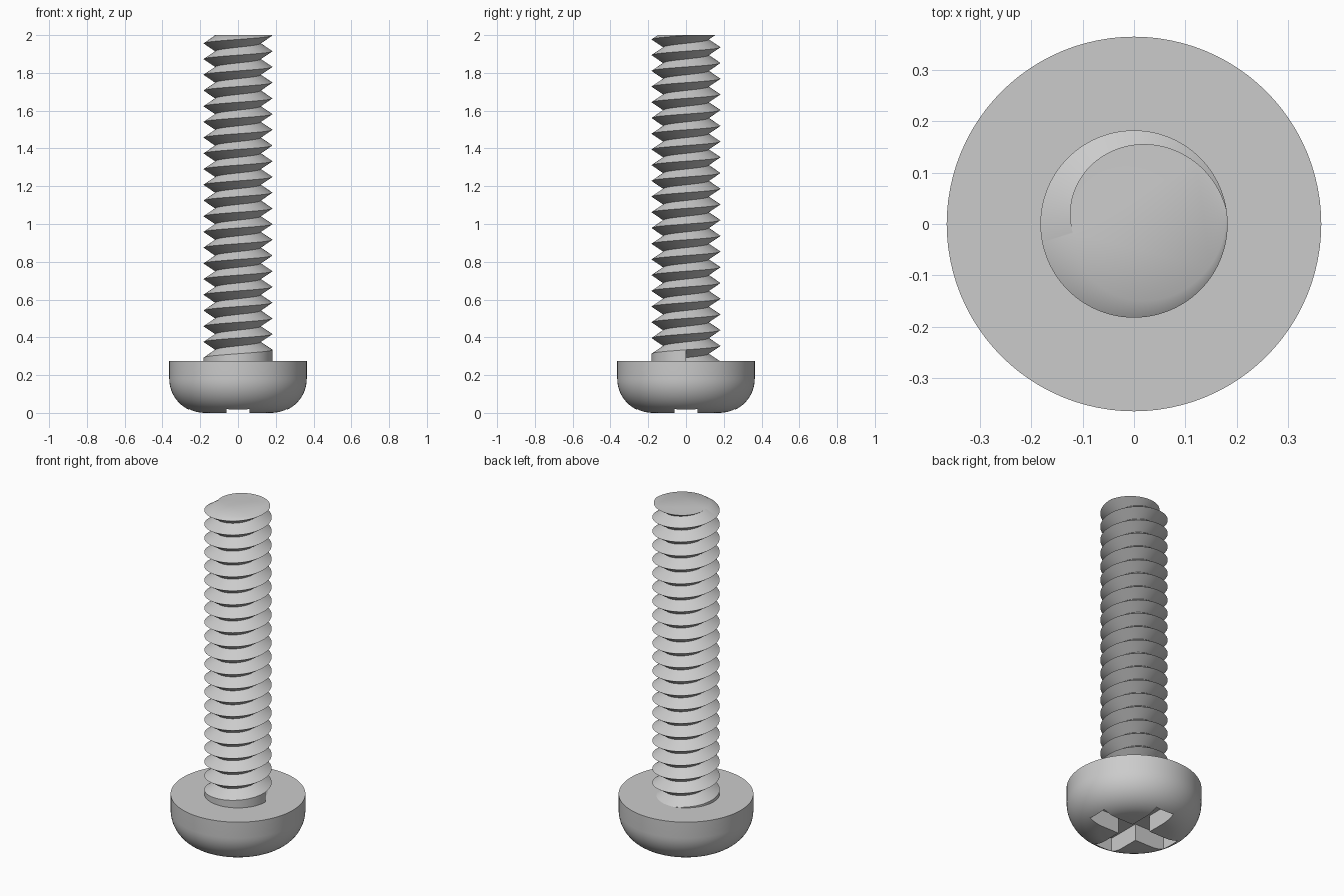
import bpy, bmesh
from math import sin, cos, pi, radians

if "Cube" in bpy.data.objects:
    bpy.data.objects.remove(bpy.data.objects["Cube"])

HEAD_R, HEAD_H, ROUND = 0.364, 0.275, 0.18
CREST, ROOT, PITCH = 0.182, 0.12, 0.0832
COLLAR_TOP, TOP, BURIED = 0.335, 2.0, 0.2
SEGS = 96

steel = bpy.data.materials.new("steel grey")
steel.use_nodes = True
steel.diffuse_color = (0.6, 0.6, 0.6, 1)
steel.node_tree.nodes["Principled BSDF"].inputs["Base Color"].default_value = (0.6, 0.6, 0.6, 1)


def make_object(name, bm):
    bmesh.ops.recalc_face_normals(bm, faces=bm.faces[:])
    mesh = bpy.data.meshes.new(name)
    bm.to_mesh(mesh)
    bm.free()
    mesh.materials.append(steel)
    obj = bpy.data.objects.new(name, mesh)
    bpy.context.collection.objects.link(obj)
    return obj


def activate(obj):
    bpy.ops.object.select_all(action="DESELECT")
    obj.select_set(True)
    bpy.context.view_layer.objects.active = obj


def smooth(obj):
    activate(obj)
    bpy.ops.object.shade_smooth_by_angle(angle=radians(40))


# Head: lathed pan shape with a rounded lower rim
def build_head():
    bm = bmesh.new()
    steps = 14
    inner = HEAD_R - ROUND
    profile = [(inner + ROUND * sin(a), ROUND - ROUND * cos(a))
               for a in (pi / 2 * i / steps for i in range(steps + 1))]
    profile.append((HEAD_R, HEAD_H))
    rings = [[bm.verts.new((r * cos(2 * pi * i / SEGS), r * sin(2 * pi * i / SEGS), z))
              for i in range(SEGS)] for r, z in profile]
    for low, high in zip(rings, rings[1:]):
        for i in range(SEGS):
            k = (i + 1) % SEGS
            bm.faces.new((low[i], low[k], high[k], high[i]))
    bm.faces.new(rings[0])
    bm.faces.new(rings[-1])
    return make_object("head", bm)


# Cross-shaped cutter for the driver recess
def build_cutter(half_width=0.06, reach=0.26, depth=0.1):
    bm = bmesh.new()
    corners = []
    for q in range(4):
        c, s = round(cos(q * pi / 2)), round(sin(q * pi / 2))
        for x, y in ((reach, -half_width), (reach, half_width), (half_width, half_width)):
            corners.append(bm.verts.new((x * c - y * s, x * s + y * c, -0.1)))
    base = bm.faces.new(corners)
    moved = bmesh.ops.extrude_face_region(bm, geom=[base])["geom"]
    bmesh.ops.translate(bm, vec=(0, 0, 0.1 + depth),
                        verts=[g for g in moved if isinstance(g, bmesh.types.BMVert)])
    cutter = make_object("recess_cutter", bm)
    cutter.hide_render = True
    return cutter


# Shaft: helical V thread that starts from a full-width collar
def build_shaft():
    bm = bmesh.new()
    rows = 2 * int((TOP - COLLAR_TOP) / PITCH + 4)
    start = COLLAR_TOP - PITCH - 0.001
    foot, columns = [], []
    for i in range(SEGS):
        a = 2 * pi * i / SEGS
        foot.append(bm.verts.new((CREST * cos(a), CREST * sin(a), BURIED)))
        column = []
        for j in range(rows):
            r = ROOT if j % 2 else CREST
            z = start + PITCH * (j / 2 + i / SEGS)
            column.append(bm.verts.new((r * cos(a), r * sin(a), z)))
        columns.append(column)
    columns.append(columns[0][2:])    # one turn on, the helix meets itself
    foot.append(foot[0])
    for i in range(SEGS):
        a, b = columns[i], columns[i + 1]
        bm.faces.new((foot[i], foot[i + 1], b[0], a[0]))
        for j in range(min(len(a), len(b)) - 1):
            bm.faces.new((a[j], b[j], b[j + 1], a[j + 1]))
    bm.faces.new(columns[0][:3])      # step where the collar ends
    # Cut the tip flat and close it
    bmesh.ops.bisect_plane(bm, geom=bm.verts[:] + bm.edges[:] + bm.faces[:],
                           plane_co=(0, 0, TOP), plane_no=(0, 0, 1), clear_outer=True)
    rim = [e for e in bm.edges if e.is_boundary
           and all(v.co.z > TOP - 0.0005 for v in e.verts)]
    bmesh.ops.triangle_fill(bm, edges=rim, use_beauty=True, normal=(0, 0, 1))
    return make_object("threaded_shaft", bm)


head = build_head()
cutter = build_cutter()
cut = head.modifiers.new("driver_recess", "BOOLEAN")
cut.operation = "DIFFERENCE"
cut.object = cutter
activate(head)
bpy.ops.object.modifier_apply(modifier=cut.name)
bpy.data.objects.remove(cutter)
smooth(head)
smooth(build_shaft())
